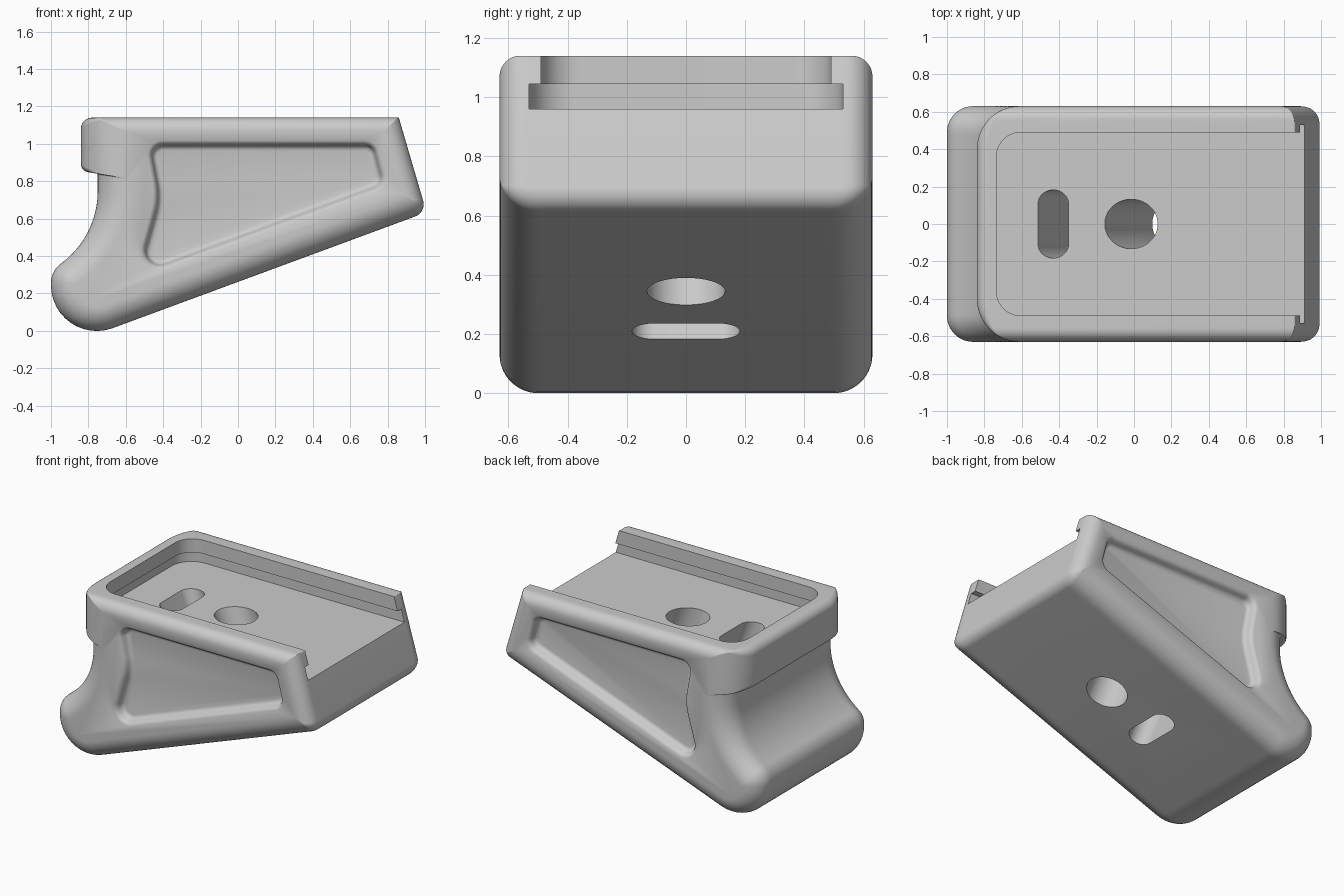
import bpy, bmesh, math
from mathutils import Vector

if "Cube" in bpy.data.objects:
    bpy.data.objects.remove(bpy.data.objects["Cube"])


def outline(pts, radii, insets, seg=10):
    """Counter-clockwise polygon, edges moved inward by insets, corners rounded."""
    p = [Vector(q) for q in pts]
    n = len(p)
    dirs = [(p[(i + 1) % n] - p[i]).normalized() for i in range(n)]
    out = []
    for i in range(n):
        a, b = dirs[i - 1], dirs[i]
        da, db = insets[i - 1], insets[i]
        cross = a.x * b.y - a.y * b.x
        # corner where the two shifted edges meet
        c = p[i] + (b * da - a * db) / cross
        turn = math.atan2(cross, a.dot(b))
        if turn > 0:
            r, side = max(radii[i] - (da + db) / 2, 0.005), 1
        else:
            r, side = radii[i] + 0.8 * min(da, db), -1
        start = c - a * r * math.tan(abs(turn) / 2)
        centre = start + Vector((-a.y, a.x)) * r * side
        arm = start - centre
        for k in range(seg + 1):
            w = turn * k / seg
            out.append(centre + Vector((arm.x * math.cos(w) - arm.y * math.sin(w),
                                        arm.x * math.sin(w) + arm.y * math.cos(w))))
    return out


def loft(name, rings):
    """Closed solid through rings of equal point count."""
    bm = bmesh.new()
    vs = [[bm.verts.new(co) for co in ring] for ring in rings]
    n = len(vs[0])
    for r0, r1 in zip(vs, vs[1:]):
        for i in range(n):
            j = (i + 1) % n
            bm.faces.new((r0[i], r0[j], r1[j], r1[i]))
    bm.faces.new(list(reversed(vs[0])))
    bm.faces.new(vs[-1])
    bm.normal_update()
    if bm.calc_volume(signed=True) < 0:
        bmesh.ops.reverse_faces(bm, faces=bm.faces[:])
    me = bpy.data.meshes.new(name)
    bm.to_mesh(me)
    bm.free()
    ob = bpy.data.objects.new(name, me)
    bpy.context.collection.objects.link(ob)
    return ob


def slab(name, x0, x1, hy, r, z0, z1, seg=12):
    """Upright rounded-rectangle cutter."""
    plan = outline([(x0, -hy), (x1, -hy), (x1, hy), (x0, hy)], [r] * 4, [0] * 4, seg)
    return loft(name, [[(q.x, q.y, z) for q in plan] for z in (z0, z1)])


# Body: side profile swept across y, each edge with its own side rounding
HALF = 0.63
profile = [(-1, -0.107), (1.008, 0.634), (0.86, 1.14), (-0.84, 1.14),
           (-0.84, 0.855), (-0.75, 0.84), (-0.75, 0.5075), (-1, 0.32)]
corner_r = [0.245, 0.07, 0.003, 0.06, 0.045, 0.01, 0.48, 0.13]
edge_r = [0.13, 0.09, 0.07, 0.23, 0, 0.16, 0.14, 0.14]


def inset(r, s):
    return r - math.sqrt(r * r - (r - s) ** 2) if s < r else 0


rings = []
STEPS = 18
for k in range(STEPS + 1):
    s = 0.231 * (1 - math.cos(math.pi / 2 * k / STEPS))
    prof = outline(profile, corner_r, [inset(r, s) for r in edge_r], 12)
    rings.append([(q.x, s - HALF, q.y) for q in prof])
rings += [[(x, -y, z) for x, y, z in ring] for ring in reversed(rings)]
body = loft("base_pad_body", rings)

# Top pocket with undercut rail slot
cutters = [slab("pocket_cutter", -0.735, 1.4, 0.49, 0.13, 1.0, 1.4),
           slab("rail_slot_cutter", -0.775, 1.4, 0.53, 0.15, 0.96, 1.045)]

# Tilted round hole and oblong hole
for name, x, hx, hy in (("round_hole_cutter", -0.015, 0.132, 0.132),
                        ("oblong_hole_cutter", -0.432, 0.077, 0.182)):
    c = slab(name, -hx, hx, hy, hx - 0.0005, -1.2, 0.1, 16)
    c.location = (x, 0, 0.96)
    c.rotation_euler.y = math.radians(-21)
    cutters.append(c)

# Soft-edged side recesses
panel = [(-0.55, 0.285), (0.79, 0.777), (0.73, 1.005), (-0.485, 1.005), (-0.43, 0.71)]
panel_r = [0.09, 0.07, 0.07, 0.07, 0.35]
steps = [(0.70, -0.014), (0.63, -0.014), (0.622, 0.0), (0.61, 0.008), (0.592, 0.014),
         (0.58, 0.02), (0.573, 0.03), (0.57, 0.042)]
for name, side in (("front_recess_cutter", -1), ("back_recess_cutter", 1)):
    cutters.append(loft(name, [[(q.x, side * y, q.y) for q in
                                outline(panel, panel_r, [d] * 5)] for y, d in steps]))

# Cut, then smooth
bpy.context.view_layer.objects.active = body
body.select_set(True)
for c in cutters:
    c.hide_render = True
    m = body.modifiers.new(c.name, 'BOOLEAN')
    m.operation, m.solver, m.object = 'DIFFERENCE', 'EXACT', c
    bpy.ops.object.modifier_apply(modifier=m.name)
for c in cutters:
    bpy.data.objects.remove(c)
bpy.ops.object.shade_smooth_by_angle(angle=math.radians(30))
